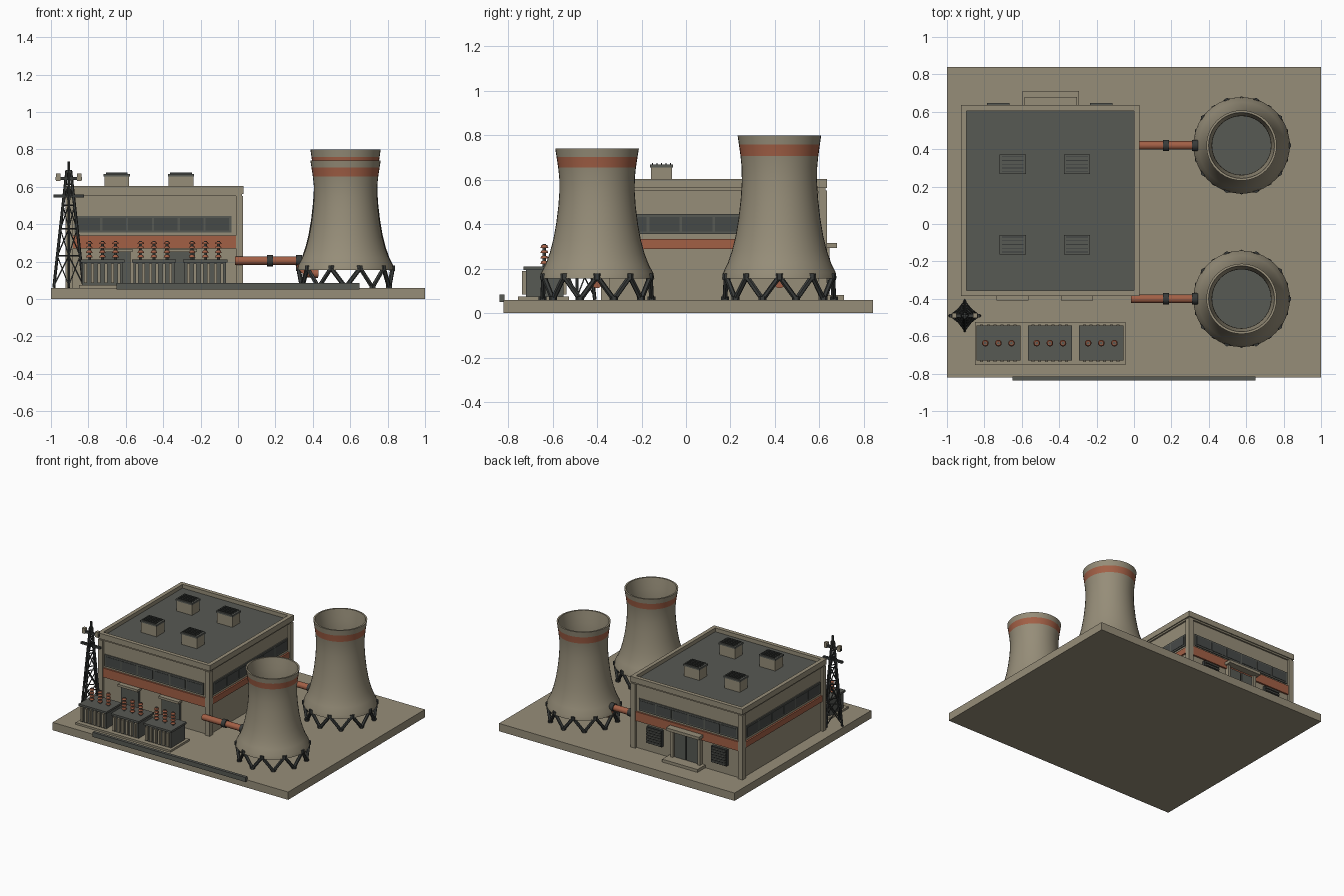
import bpy, bmesh, math
from mathutils import Vector, Matrix

if "Cube" in bpy.data.objects:
    bpy.data.objects.remove(bpy.data.objects["Cube"])


def mat(name, rgb):
    m = bpy.data.materials.new(name)
    m.diffuse_color = (*rgb, 1)
    m.use_nodes = True
    m.node_tree.nodes["Principled BSDF"].inputs["Base Color"].default_value = m.diffuse_color
    return m


CONCRETE = mat("concrete", (0.305, 0.268, 0.190))
GREY = mat("dark_grey", (0.095, 0.100, 0.088))
GLASS = mat("window_glass", (0.062, 0.068, 0.064))
STEEL = mat("steel", (0.040, 0.044, 0.042))
RED = mat("rust_red", (0.360, 0.115, 0.060))


def box(bm, x0, x1, y0, y1, z0, z1):
    m = Matrix.Translation(((x0 + x1) / 2, (y0 + y1) / 2, (z0 + z1) / 2))
    bmesh.ops.create_cube(bm, size=1, matrix=m @ Matrix.Diagonal((x1 - x0, y1 - y0, z1 - z0, 1)))


def rod(bm, a, b, r, n=8, r2=None):
    a, b = Vector(a), Vector(b)
    rot = (b - a).to_track_quat('Z', 'Y').to_matrix().to_4x4()
    bmesh.ops.create_cone(bm, cap_ends=True, segments=n, radius1=r, radius2=r if r2 is None else r2,
                          depth=(b - a).length, matrix=Matrix.Translation((a + b) / 2) @ rot)


def finish(bm, name, *mats, smooth=False):
    me = bpy.data.meshes.new(name)
    bm.to_mesh(me)
    bm.free()
    for m in mats:
        me.materials.append(m)
    ob = bpy.data.objects.new(name, me)
    bpy.context.collection.objects.link(ob)
    if smooth:
        bpy.ops.object.select_all(action='DESELECT')
        ob.select_set(True)
        bpy.context.view_layer.objects.active = ob
        bpy.ops.object.shade_smooth_by_angle(angle=math.radians(40))
    return ob


def boxes(name, material, *bounds):
    bm = bmesh.new()
    for b in bounds:
        box(bm, *b)
    return finish(bm, name, material)


# Ground slab and front kerb rail
boxes("ground_slab", CONCRETE, (-1, 1, -0.82, 0.84, 0, 0.06))
boxes("front_rail", GREY, (-0.65, 0.65, -0.838, -0.815, 0.05, 0.085))

# Main hall: walls, corner columns, parapet, roof
X0, X1, Y0, Y1 = -0.905, 0.01, -0.365, 0.615
PX0, PX1, PY0, PY1 = -0.925, 0.03, -0.385, 0.635
boxes("hall_walls", CONCRETE, (X0, X1, Y0, Y1, 0.06, 0.565))
boxes("corner_columns", CONCRETE, *[(x, x + 0.04, y, y + 0.04, 0.06, 0.552)
      for x in (PX0 + 0.002, PX1 - 0.042) for y in (PY0 + 0.002, PY1 - 0.042)])
T = 0.03
boxes("parapet", CONCRETE,
      (PX0, PX1, PY0, PY0 + T, 0.562, 0.604), (PX0, PX1, PY1 - T, PY1, 0.562, 0.604),
      (PX0, PX0 + T, PY0 + T, PY1 - T, 0.562, 0.604), (PX1 - T, PX1, PY0 + T, PY1 - T, 0.562, 0.604))
boxes("wall_cornice", CONCRETE, (PX0 + 0.008, PX1 - 0.008, PY0 + 0.008, PY1 - 0.008, 0.55, 0.563))
boxes("roof_deck", GREY, (PX0 + T, PX1 - T, PY0 + T, PY1 - T, 0.56, 0.575))


def on_wall(side, u0, u1, z0, z1, d0, d1):
    """Bounds of a plate on a wall, from d0 to d1 out of it."""
    return {"front": (u0, u1, Y0 - d1, Y0 - d0, z0, z1),
            "back": (u0, u1, Y1 + d0, Y1 + d1, z0, z1),
            "left": (X0 - d1, X0 - d0, u0, u1, z0, z1),
            "right": (X1 + d0, X1 + d1, u0, u1, z0, z1)}[side]


# Window strips and red bands on all four walls
frames, panes, bands = [], [], []
for side in ("front", "back", "left", "right"):
    wide = side in ("front", "back")
    a, b = (-0.875, -0.035) if wide else (-0.325, 0.575)
    frames.append(on_wall(side, a, b, 0.355, 0.445, 0, 0.008))
    step = (b - a - 0.012) / 6
    for i in range(6):
        u = a + 0.012 + i * step
        panes.append(on_wall(side, u, u + step - 0.012, 0.367, 0.433, 0.004, 0.011))
    z0, z1 = (0.27, 0.34) if wide else (0.288, 0.333)
    a, b = (-0.883, -0.012) if wide else (-0.343, 0.593)
    bands.append(on_wall(side, a, b, z0, z1, 0, 0.013))
boxes("window_frames", GREY, *frames)
boxes("window_panes", GLASS, *panes)
boxes("red_bands", RED, *bands)

# Front service doors with small canopies
boxes("front_doors", GREY, *[on_wall("front", c - 0.075, c + 0.075, 0.06, 0.25, 0, 0.018) for c in (-0.65, -0.305)])
boxes("front_canopies", CONCRETE, *[on_wall("front", c - 0.085, c + 0.085, 0.25, 0.268, 0, 0.045) for c in (-0.65, -0.305)])

# Back entrance: step, canopy, jambs, double door
boxes("back_step", CONCRETE, (-0.595, -0.295, Y1, 0.71, 0.06, 0.082))
boxes("back_canopy", CONCRETE, (-0.585, -0.305, Y1, 0.68, 0.293, 0.315))
boxes("door_jambs", CONCRETE, *[(x, x + 0.02, Y1, 0.645, 0.08, 0.293) for x in (-0.57, -0.34)])
boxes("back_door_frame", STEEL, on_wall("back", -0.55, -0.34, 0.08, 0.293, 0, 0.012))
boxes("back_door_leaves", GREY, *[on_wall("back", u, u + 0.092, 0.085, 0.28, 0.005, 0.02) for u in (-0.542, -0.44)])

# Louvred vents beside the back door
for c, n in ((-0.725, "left_vent"), (-0.175, "right_vent")):
    boxes(n, STEEL, on_wall("back", c - 0.065, c + 0.065, 0.13, 0.255, 0, 0.022))
    boxes(n + "_slats", GREY, *[on_wall("back", c - 0.06, c + 0.06, 0.137 + i * 0.02, 0.149 + i * 0.02, 0, 0.032)
                                for i in range(6)])

# Rooftop ventilators
vent_xy = [(x, y) for x in (-0.648, -0.305) for y in (-0.11, 0.32)]
boxes("roof_vents", CONCRETE, *[(x - 0.066, x + 0.066, y - 0.047, y + 0.047, 0.57, 0.657) for x, y in vent_xy])
boxes("roof_vent_caps", GREY, *[(x - 0.07, x + 0.07, y - 0.052, y + 0.052, 0.655, 0.668) for x, y in vent_xy])
boxes("roof_vent_fins", STEEL, *[(x - 0.058, x + 0.058, y - 0.042 + i * 0.02, y - 0.038 + i * 0.02, 0.667, 0.676)
                                 for x, y in vent_xy for i in range(5)])

# Transformers with cooling fins and insulator stacks
boxes("transformer_pad", CONCRETE, (-0.85, -0.045, -0.755, -0.525, 0.06, 0.075))
centres = (-0.725, -0.45, -0.175)
boxes("transformer_tanks", GREY, *[(c - 0.11, c + 0.11, -0.72, -0.55, 0.075, 0.2) for c in centres])
boxes("transformer_lids", GREY, *[(c - 0.118, c + 0.118, -0.73, -0.543, 0.195, 0.21) for c in centres])
boxes("transformer_fins", CONCRETE, *[(c - 0.098 + i * 0.036, c - 0.082 + i * 0.036, y, y + 0.018, 0.085, 0.19)
                                      for c in centres for i in range(6) for y in (-0.738, -0.555)])
discs, cores = bmesh.new(), bmesh.new()
for c in centres:
    for dx in (-0.07, 0, 0.07):
        p = Vector((c + dx, -0.637, 0.21))
        rod(cores, p, p + Vector((0, 0, 0.1)), 0.008)
        for i in range(4):
            q = p + Vector((0, 0, 0.012 + i * 0.024))
            rod(discs, q, q + Vector((0, 0, 0.012)), 0.018, 12, 0.013)
finish(cores, "insulator_cores", GREY)
finish(discs, "insulator_discs", RED)

# Lattice pylon
CX, CY = -0.905, -0.49


def leg(i, t):
    a, r = math.pi / 2 * i, 0.08 * (1 - t) + 0.01 * t
    return (CX + r * math.cos(a), CY + r * math.sin(a), 0.06 + 0.63 * t)


bm = bmesh.new()
for i in range(4):
    rod(bm, leg(i, 0), leg(i, 1), 0.008, 6)
    for t0, t1 in ((0.02, 0.27), (0.27, 0.5), (0.5, 0.7), (0.7, 0.88)):
        rod(bm, leg(i, t0), leg(i + 1, t1), 0.004, 4)
        rod(bm, leg(i + 1, t0), leg(i, t1), 0.004, 4)
        rod(bm, leg(i, t1), leg(i + 1, t1), 0.004, 4)
rod(bm, (CX, CY, 0.66), (CX, CY, 0.735), 0.009, 6)
for z, h in ((0.552, 0.082), (0.645, 0.07)):
    box(bm, CX - h, CX + h, CY - 0.009, CY + 0.009, z - 0.008, z + 0.008)
finish(bm, "pylon_frame", STEEL)
boxes("pylon_insulators", CONCRETE, *[(CX + s * 0.056 - 0.012, CX + s * 0.056 + 0.012, CY - 0.013, CY + 0.013, 0.632, 0.672)
                                      for s in (-1, 1)])

# Cooling towers: outer radius by height, red ring below the rim
PROFILE = [(0.258, 0.155), (0.253, 0.18), (0.232, 0.22), (0.213, 0.27), (0.197, 0.33), (0.184, 0.40), (0.174, 0.48),
           (0.169, 0.55), (0.170, 0.61), (0.175, 0.656), (0.182, 0.702), (0.188, 0.74)]
SEG = 40


def cooling_tower(name, cx, cy, top):
    def h(z):
        return 0.155 + (z - 0.155) * (top - 0.155) / 0.585
    n = len(PROFILE)
    loop = PROFILE + [(r - 0.012, z) for r, z in reversed(PROFILE)]
    bm = bmesh.new()
    rings = [[bm.verts.new((cx + r * math.cos(k * math.tau / SEG), cy + r * math.sin(k * math.tau / SEG), h(z)))
              for k in range(SEG)] for r, z in loop]
    for j in range(len(rings)):
        a, b = rings[j], rings[(j + 1) % len(rings)]
        for k in range(SEG):
            f = bm.faces.new((a[k], a[(k + 1) % SEG], b[(k + 1) % SEG], b[k]))
            f.material_index = 1 if j == n - 3 else 0
    finish(bm, name + "_shell", CONCRETE, RED, smooth=True)
    bm = bmesh.new()
    rod(bm, (cx, cy, 0.162), (cx, cy, 0.172), 0.244, SEG)
    finish(bm, name + "_fill", GREY)
    # Zigzag support legs
    bm = bmesh.new()

    def pt(k, r, z):
        a = k * math.tau / 10
        return Vector((cx + r * math.cos(a), cy + r * math.sin(a), z))
    for k in range(10):
        for s in (-0.5, 0.5):
            rod(bm, pt(k, 0.252, 0.165), pt(k + s, 0.245, 0.062), 0.012, 6)
        rod(bm, pt(k, 0.25, 0.15), pt(k, 0.25, 0.178), 0.017, 6)
        rod(bm, pt(k - 0.5, 0.245, 0.058), pt(k - 0.5, 0.245, 0.075), 0.018, 6)
    finish(bm, name + "_legs", STEEL)


# Pipe from the hall to each tower
def pipe(name, y):
    bm = bmesh.new()
    pts = [(-0.015, y, 0.205), (0.325, y, 0.205), (0.345, y, 0.14), (0.43, y, 0.135)]
    for a, b in zip(pts, pts[1:]):
        rod(bm, a, b, 0.023, 16)
    finish(bm, name, RED, smooth=True)
    bm = bmesh.new()
    for x in (0.17, 0.325):
        rod(bm, (x - 0.016, y, 0.205), (x + 0.016, y, 0.205), 0.03, 16)
    finish(bm, name + "_flanges", STEEL, smooth=True)


for label, y, top in (("front", -0.4, 0.74), ("back", 0.42, 0.80)):
    cooling_tower(label + "_tower", 0.575, y, top)
    pipe(label + "_pipe", y)
